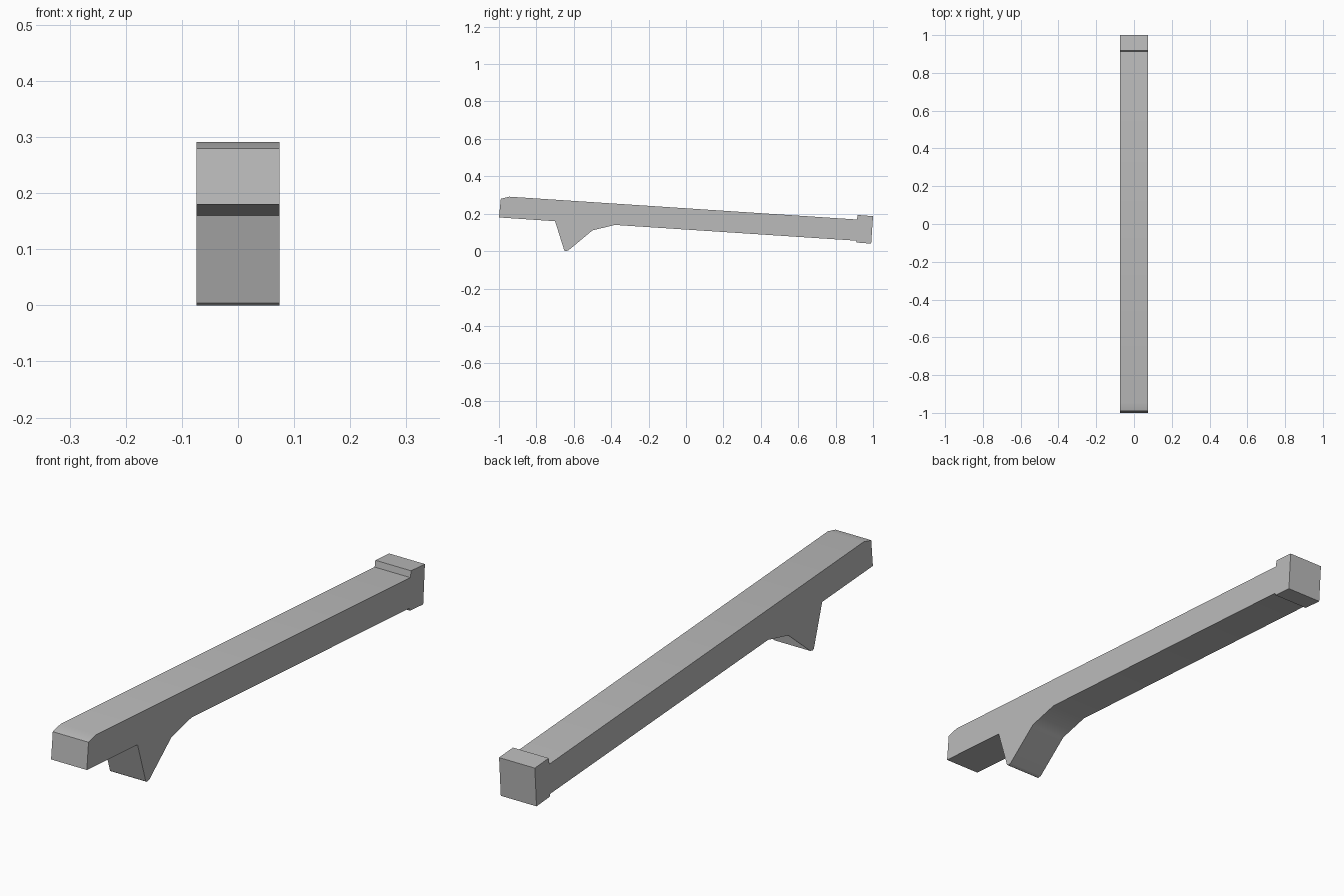
import bpy
import bmesh

cube = bpy.data.objects.get("Cube")
if cube:
    bpy.data.objects.remove(cube, do_unlink=True)

HALF_WIDTH = 0.074

grey = bpy.data.materials.new("plain grey")
grey.use_nodes = True
colour = (0.5, 0.5, 0.5, 1)
grey.diffuse_color = colour
grey.node_tree.nodes["Principled BSDF"].inputs["Base Color"].default_value = colour

# Side profile (y, z) of the one-piece lever
profile = [
    (-1.0, 0.18), (-0.70, 0.16),                        # front underside
    (-0.651, 0.004), (-0.645, 0.0), (-0.63, 0.003),     # pointed foot
    (-0.50, 0.111), (-0.38, 0.14),                      # sloped web
    (0.909, 0.056), (0.912, 0.046), (0.99, 0.04),       # rear lower lip
    (1.0, 0.187), (0.918, 0.193), (0.914, 0.169),       # rear raised block
    (-0.945, 0.291), (-0.99, 0.28),                     # long top, front chamfer
]

# Extrude the profile across the width
bm = bmesh.new()
face = bm.faces.new([bm.verts.new((-HALF_WIDTH, y, z)) for y, z in profile])
side = bmesh.ops.extrude_face_region(bm, geom=[face])
moved = [v for v in side["geom"] if isinstance(v, bmesh.types.BMVert)]
bmesh.ops.translate(bm, verts=moved, vec=(2 * HALF_WIDTH, 0, 0))
bmesh.ops.recalc_face_normals(bm, faces=bm.faces)

mesh = bpy.data.meshes.new("lever_bar")
bm.to_mesh(mesh)
bm.free()
mesh.materials.append(grey)
lever = bpy.data.objects.new("lever_bar", mesh)
bpy.context.collection.objects.link(lever)

# Blend only the shallow bends
bpy.context.view_layer.objects.active = lever
lever.select_set(True)
bpy.ops.object.shade_smooth_by_angle(angle=0.52)
